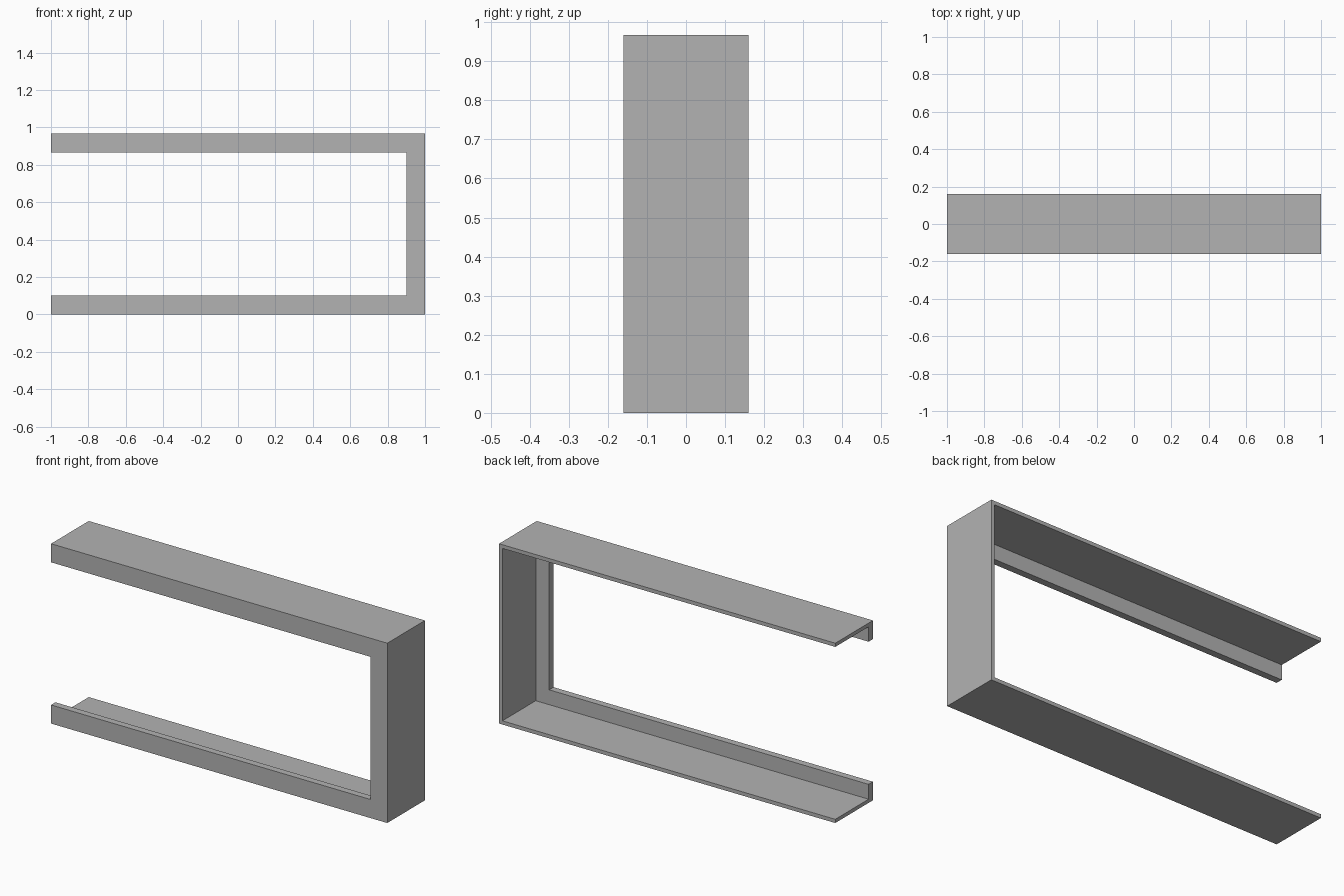
import bpy
import bmesh

cube = bpy.data.objects.get("Cube")
if cube:
    bpy.data.objects.remove(cube, do_unlink=True)

HEIGHT, HALF_DEPTH = 0.967, 0.16
LIP, LIP_THICK, WALL = 0.1, 0.037, 0.02

# Plain grey material
grey = bpy.data.materials.new("plain_grey")
grey.use_nodes = True
colour = (0.45, 0.45, 0.45, 1)
grey.diffuse_color = colour
grey.node_tree.nodes["Principled BSDF"].inputs["Base Color"].default_value = colour

# L-shaped section: (distance inward from the outer face, y)
front, back = -HALF_DEPTH, HALF_DEPTH
section = [(0, front), (LIP, front), (LIP, front + LIP_THICK),
           (WALL, front + LIP_THICK), (WALL, back), (0, back)]

# Open U path: (x, z, inward x, inward z), mitred at the two corners
path = [(-1, 0, 0, 1), (1, 0, -1, 1), (1, HEIGHT, -1, -1), (-1, HEIGHT, 0, -1)]

# Sweep the section along the path
bm = bmesh.new()
rings = [[bm.verts.new((x + dx * d, y, z + dz * d)) for d, y in section]
         for x, z, dx, dz in path]
for a, b in zip(rings, rings[1:]):
    for i in range(len(section)):
        j = (i + 1) % len(section)
        bm.faces.new((a[i], a[j], b[j], b[i]))

# Close the two free ends
bm.faces.new(rings[0])
bm.faces.new(rings[-1])
bmesh.ops.recalc_face_normals(bm, faces=bm.faces)

mesh = bpy.data.meshes.new("channel_frame")
bm.to_mesh(mesh)
bm.free()
mesh.materials.append(grey)
frame = bpy.data.objects.new("channel_frame", mesh)
bpy.context.collection.objects.link(frame)
